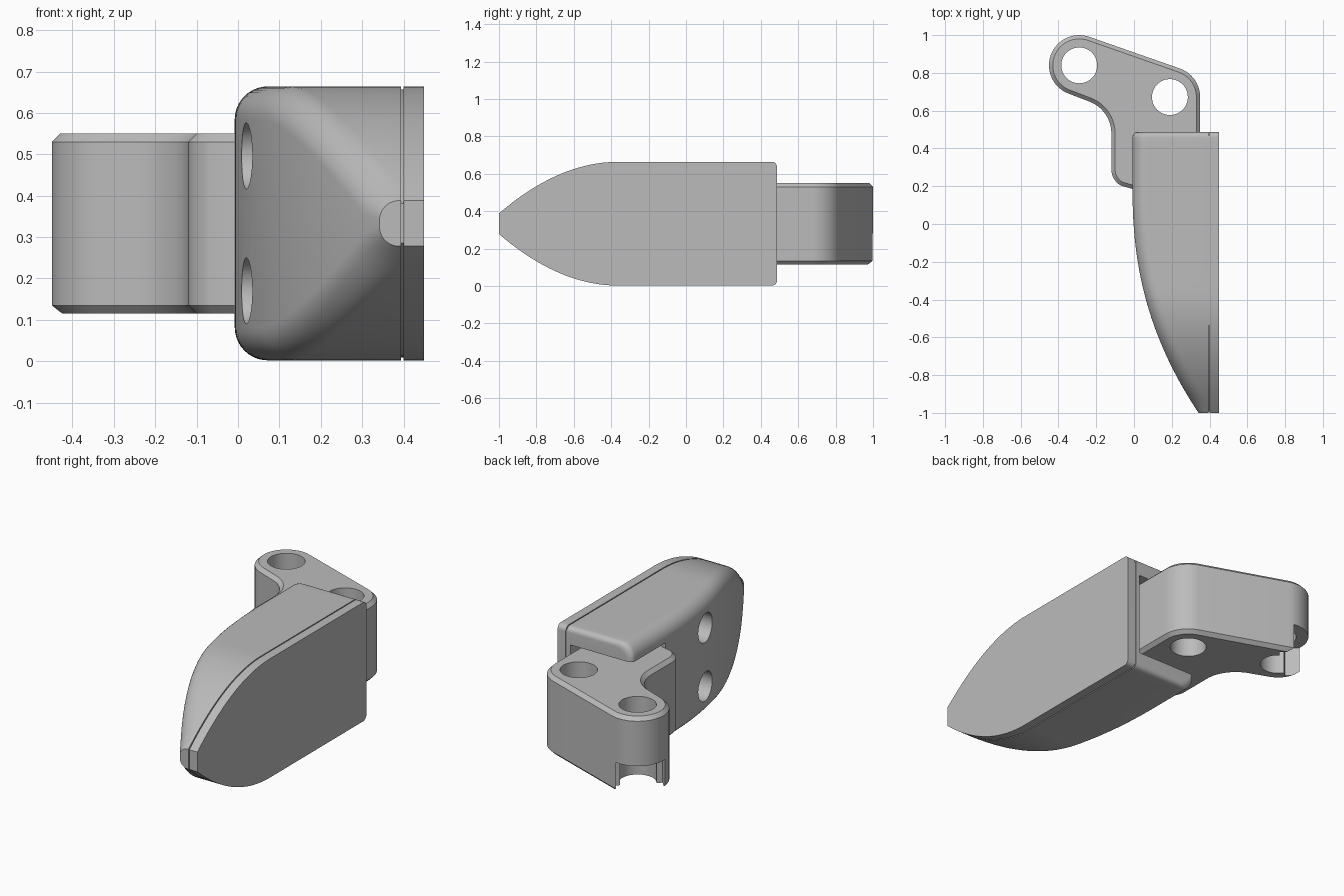
import bpy
import bmesh
import math
from mathutils import Vector

cube = bpy.data.objects.get("Cube")
if cube:
    bpy.data.objects.remove(cube, do_unlink=True)

grey = bpy.data.materials.new("plain grey")
grey.use_nodes = True
COLOUR = (0.5, 0.5, 0.5, 1)
grey.diffuse_color = COLOUR
grey.node_tree.nodes["Principled BSDF"].inputs["Base Color"].default_value = COLOUR

MID = 0.333    # height of the symmetry plane
REAR = 0.487   # rear end of the housing


def make(name, bm):
    bmesh.ops.recalc_face_normals(bm, faces=bm.faces)
    mesh = bpy.data.meshes.new(name)
    bm.to_mesh(mesh)
    bm.free()
    mesh.materials.append(grey)
    obj = bpy.data.objects.new(name, mesh)
    bpy.context.collection.objects.link(obj)
    return obj


def loft(name, rings):
    """Skin equal-length rings of points and cap both ends."""
    bm = bmesh.new()
    rows = [[bm.verts.new(p) for p in ring] for ring in rings]
    for a, b in zip(rows, rows[1:]):
        for i in range(len(a)):
            j = (i + 1) % len(a)
            bm.faces.new((a[i], a[j], b[j], b[i]))
    bm.faces.new(rows[0])
    bm.faces.new(rows[-1])
    return make(name, bm)


def box(name, x, y, z):
    corners = [(x[0], y[0]), (x[1], y[0]), (x[1], y[1]), (x[0], y[1])]
    return loft(name, [[(px, py, h) for px, py in corners] for h in z])


def cylinder(name, centre, axis, radius, length):
    bm = bmesh.new()
    bmesh.ops.create_cone(bm, cap_ends=True, segments=48, radius1=radius,
                          radius2=radius, depth=length)
    obj = make(name, bm)
    turn = Vector((0, 0, 1)).rotation_difference(Vector(axis)).to_matrix()
    obj.data.transform(turn.to_4x4())
    obj.location = centre
    return obj


def activate(obj):
    bpy.ops.object.select_all(action='DESELECT')
    obj.select_set(True)
    bpy.context.view_layer.objects.active = obj


def cut(obj, cutter):
    mod = obj.modifiers.new("cut", 'BOOLEAN')
    mod.operation = 'DIFFERENCE'
    mod.solver = 'EXACT'
    mod.object = cutter
    bpy.context.view_layer.update()
    activate(obj)
    bpy.ops.object.modifier_apply(modifier=mod.name)
    bpy.data.objects.remove(cutter, do_unlink=True)


def smooth(obj):
    activate(obj)
    bpy.ops.object.shade_smooth_by_angle(angle=math.radians(28))


def arc(cx, cy, r, start, end, steps=16):
    angles = [math.radians(start + (end - start) * i / steps) for i in range(steps + 1)]
    return [(cx + r * math.cos(a), cy + r * math.sin(a)) for a in angles]


# Tapering outline shared by the housing and its cover
def half_height(y):
    return 0.331 - 0.276 * max(0, (-0.36 - y) / 0.64) ** 2


def side_x(y):
    return -0.008 + 0.35 * max(0, (0.2 - y) / 1.2) ** 2.3


ROUND = 0.028
stations = [(-1 + (REAR - ROUND + 1) * i / 44, 0) for i in range(45)]
for i in range(1, 7):
    a = math.pi / 2 * i / 6
    stations.append((REAR - ROUND + ROUND * math.sin(a), ROUND * (1 - math.cos(a))))


# Housing: rounded sections along its length
def section(y, inset, back=0.394):
    h, x = half_height(y) - inset, side_x(y) + inset
    r = min(0.08, h * 0.9, (back - x) * 0.9)
    pts = [(back, -h)] + arc(x + r, r - h, r, 270, 180, 10)
    pts += arc(x + r, h - r, r, 180, 90, 10) + [(back, h)]
    return [(px, y, MID + pz) for px, pz in pts]


housing = loft("housing", [section(y, d) for y, d in stations])
cut(housing, box("slot_cutter", (-0.3, 0.37), (0.19, 0.6), (0.097, 0.569)))
for z in (MID - 0.163, MID + 0.163):
    cut(housing, cylinder("hole_cutter", (0.1, -0.2, z), (1, 0, 0), 0.08, 0.4))
smooth(housing)


# Cover plate and the recessed seam behind it
def plate(name, x0, x1, inset):
    low = [(y, MID - half_height(y) + d + inset) for y, d in stations]
    high = [(y, 2 * MID - z) for y, z in reversed(low)]
    obj = loft(name, [[(x, y * (1 - inset), z) for y, z in low + high] for x in (x0, x1)])
    return obj


cover = plate("cover_plate", 0.4, 0.45, 0)
smooth(cover)
# The seam strip stays clear of the slot behind it
smooth(plate("seam_strip", 0.385, 0.405, 0.007))

# Mounting bracket: outline through two bosses and a curved neck
A, B = (-0.29, 0.84), (0.19, 0.672)
LEAN = 70.5
outline = arc(*B, 0.16, 0, LEAN)
outline += arc(*A, 0.16, LEAN, LEAN + 180, 28)
outline += arc(-0.3, 0.48, 0.18, LEAN, 0)
outline += arc(-0.02, 0.29, 0.1, 180, 240, 8)
outline += [(0.03, 0.175), (0.35, 0.175)]


# Chamfered top and bottom rims come from an inset outline
def inset_outline(pts, amount):
    result = []
    for i, p in enumerate(pts):
        p = Vector(p)
        before = (p - Vector(pts[i - 1])).normalized()
        after = (Vector(pts[(i + 1) % len(pts)]) - p).normalized()
        n1, n2 = Vector((-before.y, before.x)), Vector((-after.y, after.x))
        result.append(tuple(p + (n1 + n2) * amount / (1 + n1.dot(n2))))
    return result


LOW, HIGH, CHAMFER = 0.115, 0.55, 0.02
rim = inset_outline(outline, CHAMFER)
layers = [(rim, LOW), (outline, LOW + CHAMFER), (outline, HIGH - CHAMFER), (rim, HIGH)]
bracket = loft("mounting_bracket", [[(x, y, z) for x, y in pts] for pts, z in layers])
for cx, cy in (A, B):
    cut(bracket, cylinder("bore_cutter", (cx, cy, MID), (0, 0, 1), 0.095, 1))

# Open notch under the outer boss
notch = box("notch_cutter", (0.02, 0.4), (-0.125, 0.125), (0.0, 0.28))
notch.rotation_euler.z = math.radians(133)
notch.location = (A[0], A[1], 0)
cut(bracket, notch)
smooth(bracket)
